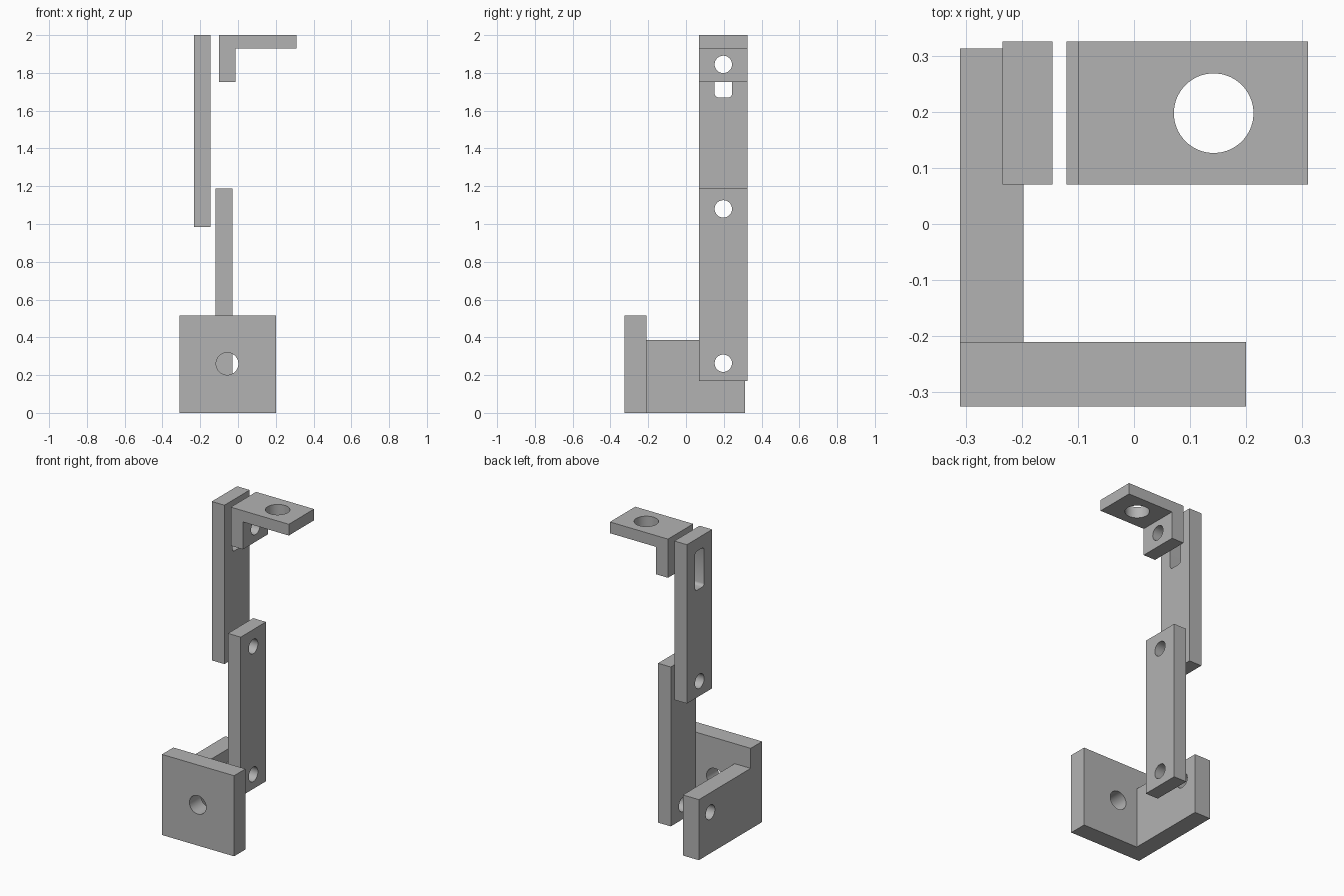
import bpy, bmesh, math
from mathutils import Vector

cube = bpy.data.objects.get("Cube")
if cube:
    bpy.data.objects.remove(cube, do_unlink=True)

# Single plain grey finish
grey = bpy.data.materials.new("plain grey")
grey.use_nodes = True
colour = (0.45, 0.45, 0.45, 1)
grey.diffuse_color = colour
grey.node_tree.nodes["Principled BSDF"].inputs["Base Color"].default_value = colour

# Maps profile coordinates (u, v) and depth d to space, per extrusion axis
PLACE = {
    "x": lambda u, v, d: Vector((d, u, v)),
    "y": lambda u, v, d: Vector((u, d, v)),
    "z": lambda u, v, d: Vector((u, v, d)),
}


def prism(name, profile, axis, start, end):
    """Extrude a closed profile along an axis."""
    place = PLACE[axis]
    bm = bmesh.new()
    base = bm.faces.new([bm.verts.new(place(u, v, start)) for u, v in profile])
    grown = bmesh.ops.extrude_face_region(bm, geom=[base])["geom"]
    moved = [g for g in grown if isinstance(g, bmesh.types.BMVert)]
    bmesh.ops.translate(bm, verts=moved, vec=place(0, 0, end - start))
    bmesh.ops.recalc_face_normals(bm, faces=bm.faces)
    mesh = bpy.data.meshes.new(name)
    bm.to_mesh(mesh)
    bm.free()
    obj = bpy.data.objects.new(name, mesh)
    bpy.context.collection.objects.link(obj)
    mesh.materials.append(grey)
    return obj


def rect(u0, u1, v0, v1):
    return [(u0, v0), (u1, v0), (u1, v1), (u0, v1)]


def rounded(u, v, half_u, half_v, radius, steps):
    """Rounded rectangle; a circle when the half sizes equal the radius."""
    points = []
    for quarter in range(4):
        su = 1 if quarter in (0, 3) else -1
        sv = 1 if quarter in (0, 1) else -1
        for i in range(steps):
            a = math.pi / 2 * (quarter + (i + 0.5) / steps)
            points.append((u + su * (half_u - radius) + radius * math.cos(a),
                           v + sv * (half_v - radius) + radius * math.sin(a)))
    return points


def circle(u, v, radius):
    return rounded(u, v, radius, radius, radius, 12)


def combine(obj, tool, operation):
    """Apply a boolean and discard the tool."""
    tool.hide_render = True
    mod = obj.modifiers.new(operation.lower(), "BOOLEAN")
    mod.operation = operation
    mod.solver = "EXACT"
    mod.object = tool
    bpy.context.view_layer.objects.active = obj
    bpy.ops.object.modifier_apply(modifier=mod.name)
    bpy.data.objects.remove(tool, do_unlink=True)


def cut(obj, profile, axis, start, end):
    combine(obj, prism("cutter", profile, axis, start, end), "DIFFERENCE")


# Shared sizes
Y0, Y1 = 0.07, 0.325
YC = (Y0 + Y1) / 2
PIN = 0.046
LOW_PIN, MID_PIN, TOP_PIN = 0.263, 1.08, 1.845

# Corner base: L-shaped foot with a taller front plate
base = prism("base_bracket",
             [(-0.31, -0.325), (0.2, -0.325), (0.2, -0.21),
              (-0.197, -0.21), (-0.197, 0.313), (-0.31, 0.313)],
             "z", 0, 0.515)
cut(base, rect(-0.21, 0.5, 0.387, 0.7), "x", -0.5, 0)
cut(base, circle(-0.057, 0.26, 0.059), "y", -0.5, 0)
cut(base, circle(YC, LOW_PIN, PIN), "x", -0.5, 0)

# Lower link with a pin hole at each end
lower = prism("lower_link", rect(Y0, Y1, 0.17, 1.188), "x", -0.12, -0.03)
for z in (LOW_PIN, MID_PIN):
    cut(lower, circle(YC, z, PIN), "x", -0.5, 0.5)

# Upper link with a pin hole and an adjustment slot
upper = prism("upper_link", rect(Y0, Y1, 0.985, 2), "x", -0.234, -0.145)
cut(upper, circle(YC, MID_PIN, PIN), "x", -0.5, 0.5)
cut(upper, rounded(YC, 1.795, PIN, 0.125, 0.02, 5), "x", -0.5, 0.5)

# Top angle bracket with a pin hole and a large hole
top = prism("top_bracket",
            [(-0.1, 1.753), (-0.014, 1.753), (-0.014, 1.928),
             (0.31, 1.928), (0.31, 2), (-0.1, 2)],
            "y", Y0, Y1)
cut(top, circle(YC, TOP_PIN, PIN), "x", -0.5, 0.1)
cut(top, circle(0.142, YC, 0.071), "z", 1.5, 2.5)

# Smooth hole walls, crisp edges
for obj in (base, lower, upper, top):
    bpy.ops.object.select_all(action="DESELECT")
    obj.select_set(True)
    bpy.context.view_layer.objects.active = obj
    bpy.ops.object.shade_smooth_by_angle(angle=math.radians(30))
